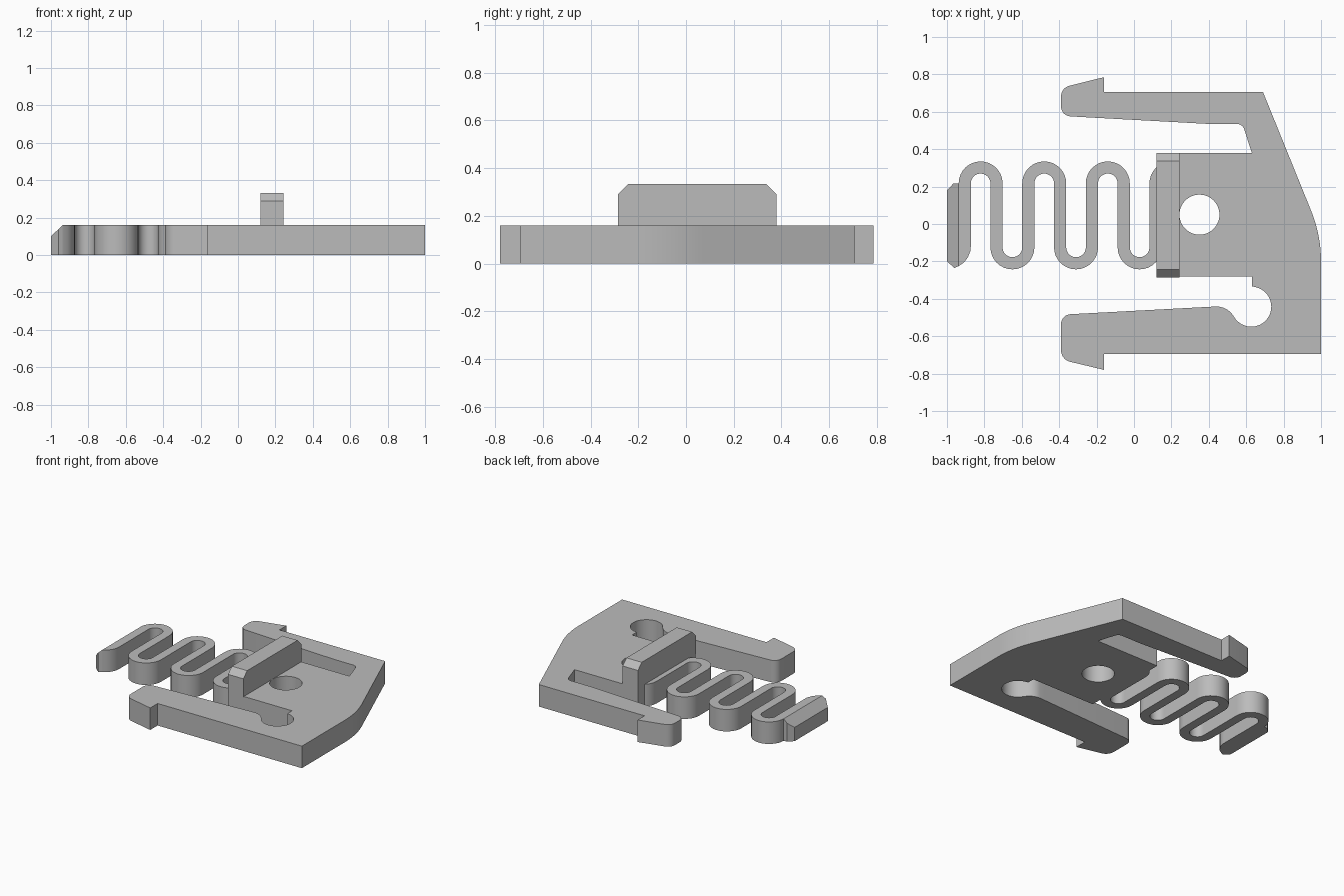
import bpy, bmesh
from math import sin, cos, pi, radians
from mathutils import Vector

if "Cube" in bpy.data.objects:
    bpy.data.objects.remove(bpy.data.objects["Cube"], do_unlink=True)

THICK = 0.16
grey = bpy.data.materials.new("plain grey")
grey.use_nodes = True
grey.diffuse_color = (0.5, 0.5, 0.5, 1)
grey.node_tree.nodes["Principled BSDF"].inputs["Base Color"].default_value = (0.5, 0.5, 0.5, 1)


def arc(cx, cy, r, start, end, steps=16):
    angles = [radians(start + (end - start) * i / steps) for i in range(steps + 1)]
    return [(cx + r * cos(a), cy + r * sin(a)) for a in angles]


def rounded(corners, steps=8):
    """Outline from (x, y[, trim]); a trim turns the corner into a circular arc."""
    out = []
    for i, c in enumerate(corners):
        p = Vector(c[:2])
        if len(c) == 2:
            out.append(p)
            continue
        u = (Vector(corners[i - 1][:2]) - p).normalized()
        v = (Vector(corners[(i + 1) % len(corners)][:2]) - p).normalized()
        a, b = p + u * c[2], p + v * c[2]
        w = sin(u.angle(v) / 2)
        for k in range(steps + 1):
            t = k / steps
            ka, kp, kb = (1 - t) ** 2, 2 * w * t * (1 - t), t * t
            out.append((a * ka + p * kp + b * kb) / (ka + kp + kb))
    return out


def extrude(name, outline, place, depth):
    """Extrude an outline by a vector; place maps outline points into space."""
    bm = bmesh.new()
    face = bm.faces.new([bm.verts.new(place(*p)) for p in outline])
    new = bmesh.ops.extrude_face_region(bm, geom=[face])["geom"]
    bmesh.ops.translate(bm, vec=depth, verts=[v for v in new if isinstance(v, bmesh.types.BMVert)])
    bmesh.ops.recalc_face_normals(bm, faces=bm.faces)
    mesh = bpy.data.meshes.new(name)
    bm.to_mesh(mesh)
    bm.free()
    mesh.materials.append(grey)
    obj = bpy.data.objects.new(name, mesh)
    bpy.context.collection.objects.link(obj)
    return obj


def flat(name, outline, z=0, height=THICK):
    return extrude(name, outline, lambda x, y: (x, y, z), (0, 0, height))


def select(obj):
    bpy.ops.object.select_all(action='DESELECT')
    obj.select_set(True)
    bpy.context.view_layer.objects.active = obj


def combine(obj, other, operation):
    mod = obj.modifiers.new(operation.lower(), 'BOOLEAN')
    mod.operation, mod.solver, mod.object = operation, 'EXACT', other
    select(obj)
    bpy.ops.object.modifier_apply(modifier=mod.name)
    bpy.data.objects.remove(other, do_unlink=True)


# Body plate with the two hooked arms
back_side = [(1, -0.695), (1, -0.06, 0.14), (0.69, 0.705)]
left_arm = [(-0.16, 0.705), (-0.16, 0.785), (-0.39, 0.728, 0.045), (-0.39, 0.578, 0.05),
            (0.4, 0.535), (0.58, 0.535, 0.03), (0.63, 0.38)]
middle = [(0.12, 0.38), (0.12, -0.28), (0.63, -0.28), (0.63, -0.333)]
relief = arc(0.627, -0.442, 0.107, 80, -142, 28)
right_arm = [(0.495, -0.438, 0.06), (0.4, -0.443), (-0.39, -0.485, 0.05),
             (-0.39, -0.725, 0.05), (-0.16, -0.78), (-0.16, -0.695)]
body = flat("body_plate", rounded(back_side + left_arm + middle + relief + right_arm))
combine(body, flat("hole_cutter", arc(0.35, 0.05, 0.107, 0, 352.5, 47), -0.1, 0.4), 'DIFFERENCE')

# Meandering spring: both edges follow alternating half circles
PITCH, HALF = 0.17, 0.0325
edges = {1: [], -1: []}
for side, points in edges.items():
    for i in range(7):
        cx = -0.905 + PITCH * (i + 0.5)
        if i % 2 == 0:
            points += arc(cx, 0.217, PITCH / 2 + side * HALF, 180, 0)
        else:
            points += arc(cx, -0.125, PITCH / 2 - side * HALF, 180, 360)
foot = [(-0.9375, -0.225), (-0.91, -0.207), (-0.888, -0.178), (-0.875, -0.145), (-0.8725, -0.12)]
combine(body, flat("spring", foot + edges[-1] + edges[1][::-1]), 'UNION')

# Spring end tab, its top sloping down to the tip
tab = flat("spring_end_tab", [(-1, 0.18), (-1, -0.2), (-0.96, -0.235),
                              (-0.9375, -0.225), (-0.9375, 0.217), (-0.965, 0.217)])
for v in tab.data.vertices:
    if v.co.z > 0.1:
        v.co.z = 0.1 + (v.co.x + 1) * 0.96

# Upright grip bar with chamfered ends
bar = extrude("grip_bar", [(-0.285, 0.155), (0.38, 0.155), (0.38, 0.29), (0.337, 0.333),
                           (-0.242, 0.333), (-0.285, 0.29)],
              lambda y, z: (0.12, y, z), (0.123, 0, 0))

for obj in (body, tab, bar):
    select(obj)
    bpy.ops.object.shade_smooth_by_angle(angle=radians(30))
